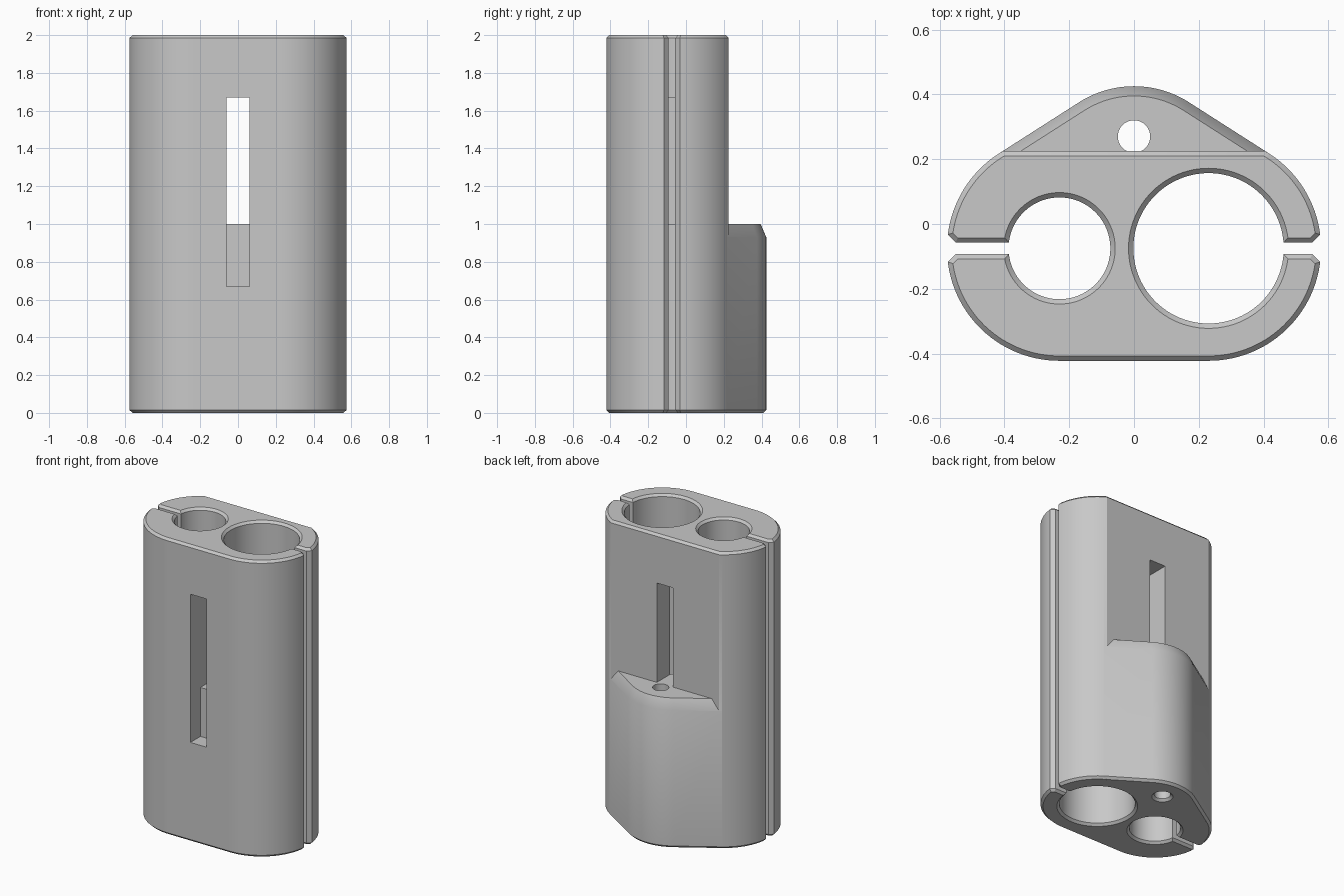
import bpy, bmesh
from math import sin, cos, pi, radians, asin
from mathutils import Vector

cube = bpy.data.objects.get("Cube")
if cube:
    bpy.data.objects.remove(cube)

grey = bpy.data.materials.new("mid grey")
grey.use_nodes = True
GREY = (0.58, 0.58, 0.58, 1)
grey.diffuse_color = GREY
grey.node_tree.nodes["Principled BSDF"].inputs["Base Color"].default_value = GREY

HEIGHT, STEP_Z = 2.0, 1.0
AXIS_X, AXIS_Y = 0.23, -0.075     # centres of the two bores (x mirrored)
OUTER_R, BACK_Y = 0.347, 0.225
BEVEL = 0.015


def arc(cx, cy, r, start, end, n=32):
    return [Vector((cx + r * cos(start + (end - start) * i / n),
                    cy + r * sin(start + (end - start) * i / n))) for i in range(n + 1)]


def inset(pts, d):
    """Mitred inset of a counter-clockwise outline; negative d grows it."""
    out = []
    for i, p in enumerate(pts):
        a = (p - pts[i - 1]).normalized()
        b = (pts[(i + 1) % len(pts)] - p).normalized()
        na, nb = Vector((-a.y, a.x)), Vector((-b.y, b.x))
        out.append(p + (na + nb) * d / (1 + na.dot(nb)))
    return out


def loft(name, pts, levels, place=lambda p, h: (p.x, p.y, h)):
    """Stack insets of an outline at (height, inset) levels into a closed solid."""
    area = sum(pts[i - 1].cross(p) for i, p in enumerate(pts))
    if area < 0:
        pts = pts[::-1]
    bm = bmesh.new()
    rings = [[bm.verts.new(place(p, h)) for p in inset(pts, d)] for h, d in levels]
    for low, high in zip(rings, rings[1:]):
        for i in range(len(pts)):
            bm.faces.new((low[i - 1], low[i], high[i], high[i - 1]))
    bm.faces.new(rings[0][::-1])
    bm.faces.new(rings[-1])
    bmesh.ops.recalc_face_normals(bm, faces=bm.faces)
    mesh = bpy.data.meshes.new(name)
    bm.to_mesh(mesh)
    bm.free()
    mesh.materials.append(grey)
    obj = bpy.data.objects.new(name, mesh)
    bpy.context.collection.objects.link(obj)
    return obj


def combine(target, tool, operation):
    mod = target.modifiers.new(operation.title(), 'BOOLEAN')
    mod.operation, mod.object, mod.solver = operation, tool, 'EXACT'
    bpy.context.view_layer.objects.active = target
    bpy.ops.object.modifier_apply(modifier=mod.name)
    bpy.data.objects.remove(tool)


# Main body: rounded sides, flat front, back sliced flat
cut_angle = asin((BACK_Y - AXIS_Y) / OUTER_R)
outline = (arc(AXIS_X, AXIS_Y, OUTER_R, -pi / 2, cut_angle, 48)
           + arc(-AXIS_X, AXIS_Y, OUTER_R, pi - cut_angle, 1.5 * pi, 48))
body = loft("holder_body", outline,
            [(0, BEVEL), (BEVEL, 0), (HEIGHT - BEVEL, 0), (HEIGHT, BEVEL)])

# Back bulge: half height, tangent to the sides, with a sloped upper rim
lean = radians(57)
side = Vector((AXIS_X + OUTER_R * cos(lean), AXIS_Y + OUTER_R * sin(lean)))
bulge = ([Vector((-0.3, 0.1)), Vector((0.3, 0.1)), side]
         + arc(0, 0.11, 0.315, lean, pi - lean, 40) + [Vector((-side.x, side.y))])
combine(body, loft("back_bulge", bulge,
                   [(0, BEVEL), (BEVEL, 0), (0.93, 0), (STEP_Z, 0.03)]), 'UNION')

# Front window: through the body above the step, a shallow pocket below it
window = [Vector(p) for p in ((-0.6, 0.67), (-0.315, 0.67), (-0.315, STEP_Z),
                              (0.6, STEP_Z), (0.6, 1.67), (-0.6, 1.67))]
combine(body, loft("window_cutter", window, [(-0.06, 0), (0.06, 0)],
                   lambda p, h: (h, p.x, p.y)), 'DIFFERENCE')

# Bores and side slots, chamfered at both ends; slots flare at the outer wall
SLOT = 0.0175
OVER = 0.02
GROW = -(OVER + BEVEL)
through = [(-OVER, GROW), (BEVEL, 0), (HEIGHT - BEVEL, 0), (HEIGHT + OVER, GROW)]
for sign, radius in ((1, 0.232), (-1, 0.157)):
    bore = arc(sign * AXIS_X, AXIS_Y, radius, 0, 2 * pi, 96)[:-1]
    combine(body, loft("bore_cutter", bore, through), 'DIFFERENCE')
    slot = [Vector((sign * x, AXIS_Y + y)) for x, y in
            ((0.3, -SLOT), (0.55, -SLOT), (0.65, -0.1175),
             (0.65, 0.1175), (0.55, SLOT), (0.3, SLOT))]
    combine(body, loft("slot_cutter", slot, through), 'DIFFERENCE')

# Small cord hole through the bulge
cord = arc(0, 0.27, 0.05, 0, 2 * pi, 40)[:-1]
combine(body, loft("cord_hole_cutter", cord,
                   [(-OVER, GROW), (BEVEL, 0), (STEP_Z + 0.002, 0)]), 'DIFFERENCE')

# Smooth walls with crisp edges
bpy.ops.object.select_all(action='DESELECT')
body.select_set(True)
bpy.context.view_layer.objects.active = body
bpy.ops.object.shade_smooth_by_angle(angle=radians(27))
